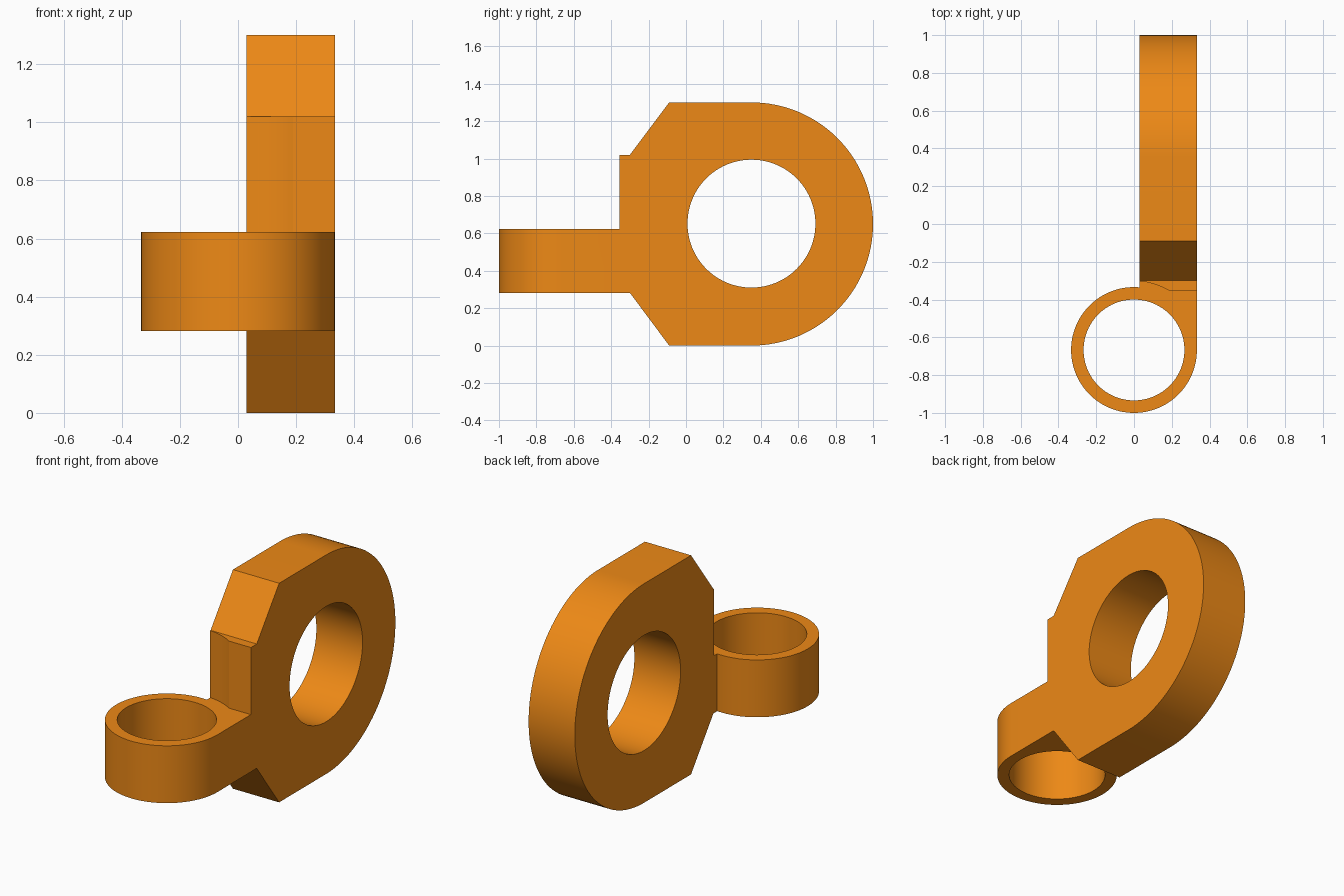
import bpy, bmesh
from math import sin, cos, pi, radians, asin

if "Cube" in bpy.data.objects:
    bpy.data.objects.remove(bpy.data.objects["Cube"])

RING_Y, RING_R, BORE_R, CLEAR_R = -0.667, 0.333, 0.267, 0.365
X0, X1 = 0.03, 0.333
Z0, Z1 = 0.282, 0.622


def arc(cx, cy, r, a0, a1, n):
    return [(cx + r * cos(a0 + (a1 - a0) * i / n),
             cy + r * sin(a0 + (a1 - a0) * i / n)) for i in range(n + 1)]


def prism(name, pts, lo, hi, axis):
    """Extrude a closed 2D profile along X (yz profile) or Z (xy profile)."""
    bm = bmesh.new()
    place = (lambda a, b: (lo, a, b)) if axis == 'X' else (lambda a, b: (a, b, lo))
    face = bm.faces.new([bm.verts.new(place(a, b)) for a, b in pts])
    out = bmesh.ops.extrude_face_region(bm, geom=[face])
    step = (hi - lo, 0, 0) if axis == 'X' else (0, 0, hi - lo)
    bmesh.ops.translate(bm, vec=step,
                        verts=[v for v in out['geom'] if isinstance(v, bmesh.types.BMVert)])
    bmesh.ops.recalc_face_normals(bm, faces=bm.faces)
    mesh = bpy.data.meshes.new(name)
    bm.to_mesh(mesh)
    bm.free()
    obj = bpy.data.objects.new(name, mesh)
    bpy.context.collection.objects.link(obj)
    return obj


def combine(target, tool, operation):
    mod = target.modifiers.new(operation.lower(), 'BOOLEAN')
    mod.object, mod.operation, mod.solver = tool, operation, 'EXACT'
    bpy.context.view_layer.objects.active = target
    bpy.ops.object.modifier_apply(modifier=mod.name)
    bpy.data.objects.remove(tool)


# Upright plate: rounded back, chamfered front corners
plate = [(-0.09, 0), *arc(0.35, 0.65, 0.65, -pi / 2, pi / 2, 64),
         (-0.09, 1.3), (-0.30, 1.02), (-0.30, Z0)]
bracket = prism("bracket", plate, X0, X1, 'X')

# Ring lug with tangent web running into the plate
start = pi / 2 - asin(X0 / RING_R)
lug = [*arc(0, RING_Y, RING_R, start, 2 * pi, 80), (X1, -0.25), (X0, -0.25)]
combine(bracket, prism("ring_lug", lug, Z0, Z1, 'Z'), 'UNION')

# Front lip above the ring, hollowed to clear it
lip = [*arc(0, RING_Y, CLEAR_R, pi / 2 - asin(X0 / CLEAR_R), pi / 2 - asin(0.19 / CLEAR_R), 10),
       (X1, -0.355), (X1, -0.25), (X0, -0.25)]
combine(bracket, prism("front_lip", lip, Z1 - 0.1, 1.02, 'Z'), 'UNION')

# Plate eye and ring bore
eye = arc(0.35, 0.652, 0.342, 0, 2 * pi, 96)[:-1]
combine(bracket, prism("eye_cutter", eye, -0.2, 0.6, 'X'), 'DIFFERENCE')
bore = arc(0, RING_Y, BORE_R, 0, 2 * pi, 96)[:-1]
combine(bracket, prism("bore_cutter", bore, 0, 1, 'Z'), 'DIFFERENCE')

# Orange finish, sharp edges kept
mat = bpy.data.materials.new("orange")
mat.diffuse_color = (0.85, 0.25, 0.008, 1)
mat.use_nodes = True
mat.node_tree.nodes["Principled BSDF"].inputs["Base Color"].default_value = mat.diffuse_color
bracket.data.materials.clear()
bracket.data.materials.append(mat)
bpy.ops.object.select_all(action='DESELECT')
bracket.select_set(True)
bpy.context.view_layer.objects.active = bracket
bpy.ops.object.shade_smooth_by_angle(angle=radians(20))
